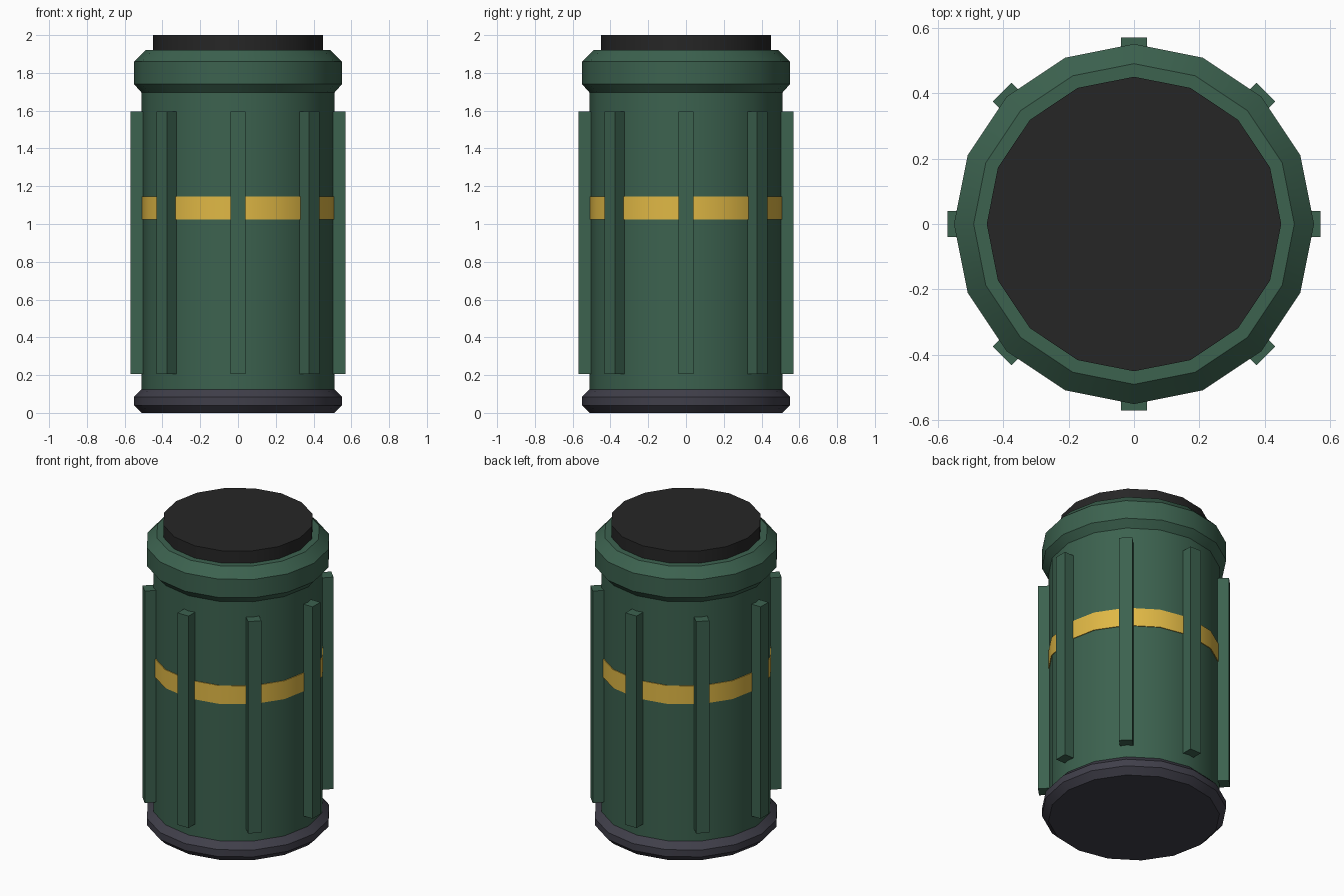
import bpy, bmesh, math
from mathutils import Matrix

if "Cube" in bpy.data.objects:
    bpy.data.objects.remove(bpy.data.objects["Cube"])

SIDES = 16


def material(name, rgb):
    lin = [((c / 255 + 0.055) / 1.055) ** 2.4 for c in rgb]
    m = bpy.data.materials.new(name)
    m.diffuse_color = (*lin, 1)
    m.use_nodes = True
    m.node_tree.nodes["Principled BSDF"].inputs["Base Color"].default_value = m.diffuse_color
    return m


GREEN = material("dark green", (60, 98, 79))
YELLOW = material("yellow", (224, 184, 69))
GREY = material("dark grey", (64, 63, 74))
BLACK = material("black", (38, 38, 38))


def finish(name, bm, mat, smooth=True):
    bmesh.ops.recalc_face_normals(bm, faces=bm.faces)
    me = bpy.data.meshes.new(name)
    bm.to_mesh(me)
    bm.free()
    me.materials.append(mat)
    ob = bpy.data.objects.new(name, me)
    bpy.context.collection.objects.link(ob)
    if smooth:
        bpy.ops.object.select_all(action='DESELECT')
        ob.select_set(True)
        bpy.context.view_layer.objects.active = ob
        bpy.ops.object.shade_smooth_by_angle(angle=math.radians(28))
    return ob


def lathe(name, profile, mat):
    """Turn a (radius, z) profile around z and close both ends."""
    bm = bmesh.new()
    rings = []
    for r, z in profile:
        rings.append([bm.verts.new((r * math.cos(a), r * math.sin(a), z))
                      for a in (2 * math.pi * i / SIDES for i in range(SIDES))])
    for lo, hi in zip(rings, rings[1:]):
        for i in range(SIDES):
            j = (i + 1) % SIDES
            bm.faces.new((lo[i], lo[j], hi[j], hi[i]))
    bm.faces.new(rings[0])
    bm.faces.new(rings[-1])
    return finish(name, bm, mat)


# Turned parts, from bottom to top
lathe("base", [(0.51, 0), (0.55, 0.04), (0.55, 0.085), (0.51, 0.125)], GREY)
lathe("body", [(0.51, 0.12), (0.51, 1.70)], GREEN)
lathe("stripe", [(0.515, 1.025), (0.515, 1.145)], YELLOW)
lathe("collar", [(0.51, 1.695), (0.55, 1.74), (0.55, 1.86), (0.49, 1.92)], GREEN)
lathe("cap", [(0.45, 1.91), (0.45, 2.0)], BLACK)

# Eight upright ribs
for k in range(8):
    bm = bmesh.new()
    bmesh.ops.create_cube(bm, size=1, matrix=Matrix.Rotation(k * math.pi / 4, 4, 'Z')
                          @ Matrix.Translation((0.52, 0, 0.9))
                          @ Matrix.Diagonal((0.10, 0.08, 1.39, 1)))
    finish(f"rib_{k + 1}", bm, GREEN, smooth=False)
